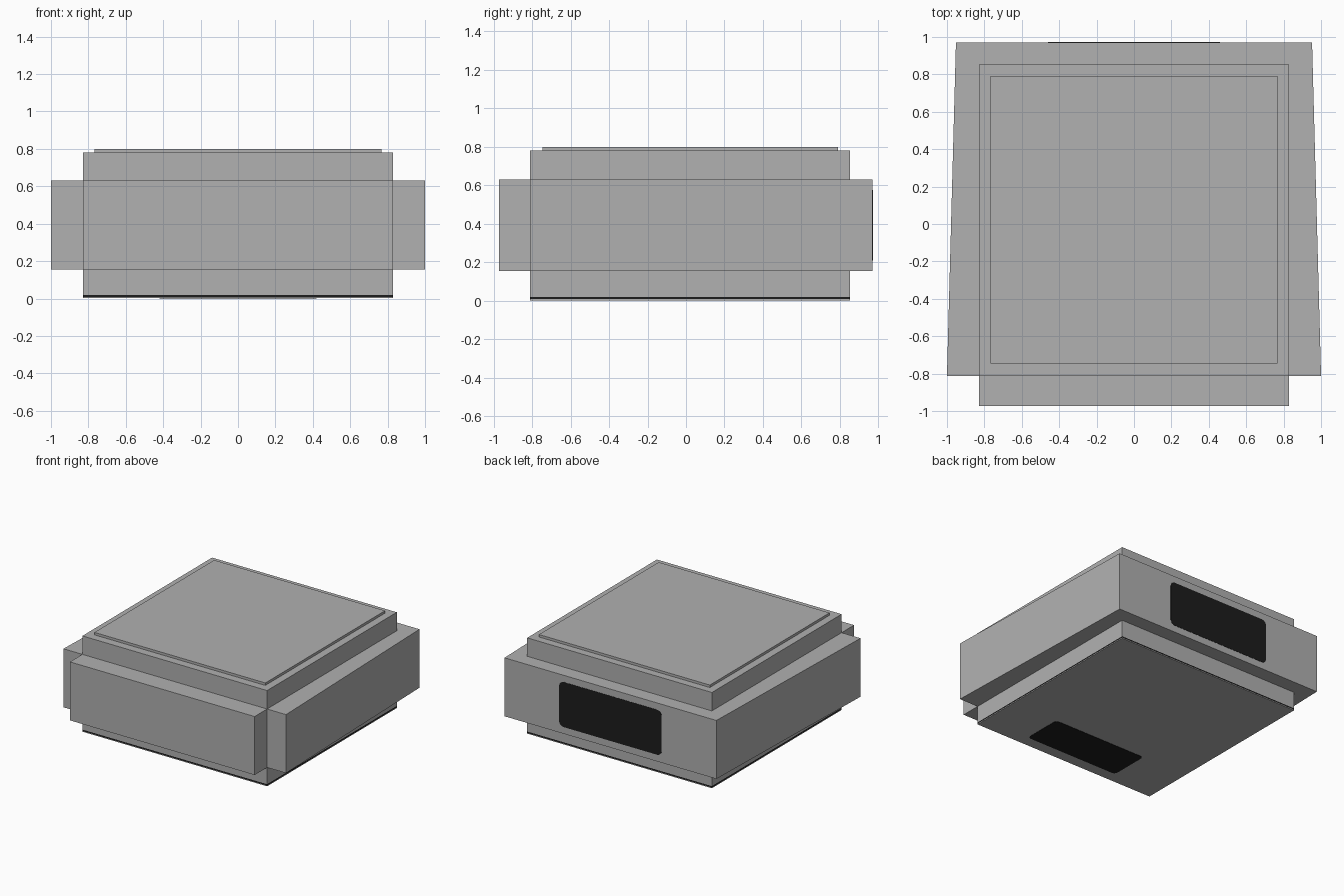
import bpy, bmesh, math
from mathutils import Matrix

if "Cube" in bpy.data.objects:
    bpy.data.objects.remove(bpy.data.objects["Cube"])


def material(name, value):
    m = bpy.data.materials.new(name)
    m.diffuse_color = (value, value, value, 1)
    m.use_nodes = True
    m.node_tree.nodes["Principled BSDF"].inputs["Base Color"].default_value = m.diffuse_color
    return m


GREY = material("grey", 0.44)
BLACK = material("black", 0.012)


def prism(name, points, z0, z1, mats, matrix=None, cuts=(), dark=None):
    """Extrude an outline from z0 to z1, with optional horizontal cuts."""
    bm = bmesh.new()
    base = bm.faces.new([bm.verts.new((x, y, z0)) for x, y in points])
    ext = bmesh.ops.extrude_face_region(bm, geom=[base], use_keep_orig=True)
    for v in ext["geom"]:
        if isinstance(v, bmesh.types.BMVert):
            v.co.z = z1
    for z in cuts:
        bmesh.ops.bisect_plane(bm, geom=bm.verts[:] + bm.edges[:] + bm.faces[:],
                               plane_co=(0, 0, z), plane_no=(0, 0, 1))
    if dark:
        for f in bm.faces:
            if dark[0] < f.calc_center_median().z < dark[1]:
                f.material_index = 1
    if matrix:
        bm.transform(matrix)
    bmesh.ops.recalc_face_normals(bm, faces=bm.faces)
    me = bpy.data.meshes.new(name)
    bm.to_mesh(me)
    bm.free()
    for m in mats:
        me.materials.append(m)
    ob = bpy.data.objects.new(name, me)
    bpy.context.collection.objects.link(ob)
    return ob


def rect(x, y0, y1):
    return [(-x, y0), (x, y0), (x, y1), (-x, y1)]


def rounded(x, y0, y1, r, n=4):
    pts = []
    for i, (cx, cy) in enumerate(rect(x - r, y0 + r, y1 - r)):
        for k in range(n + 1):
            a = math.radians(180 + 90 * i + 90 * k / n)
            pts.append((cx + r * math.cos(a), cy + r * math.sin(a)))
    return pts


W, F, B = 0.83, -0.812, 0.853

# main body with a thin dark seam near the base
prism("body", rect(W, F, B), 0.002, 0.78, [GREY, BLACK],
      cuts=(0.008, 0.019), dark=(0.0085, 0.0185))

# raised lid plate
prism("top_plate", rect(0.768, -0.746, 0.791), 0.78, 0.80, [GREY])

# tapering band around the sides and back
prism("side_band", [(-1, F), (-W, F), (-W, B), (W, B), (W, F), (1, F),
                    (0.952, 0.97), (-0.952, 0.97)], 0.155, 0.63, [GREY])

# front panel
prism("front_panel", rect(W, -0.972, F), 0.155, 0.63, [GREY])

# dark plates on the back and underneath
prism("back_plate", rounded(0.46, 0.21, 0.575, 0.04), -0.972, -0.969, [BLACK],
      Matrix.Rotation(math.radians(90), 4, 'X'))
prism("bottom_plate", rounded(0.42, -0.72, -0.395, 0.03), 0.0, 0.003, [BLACK])
